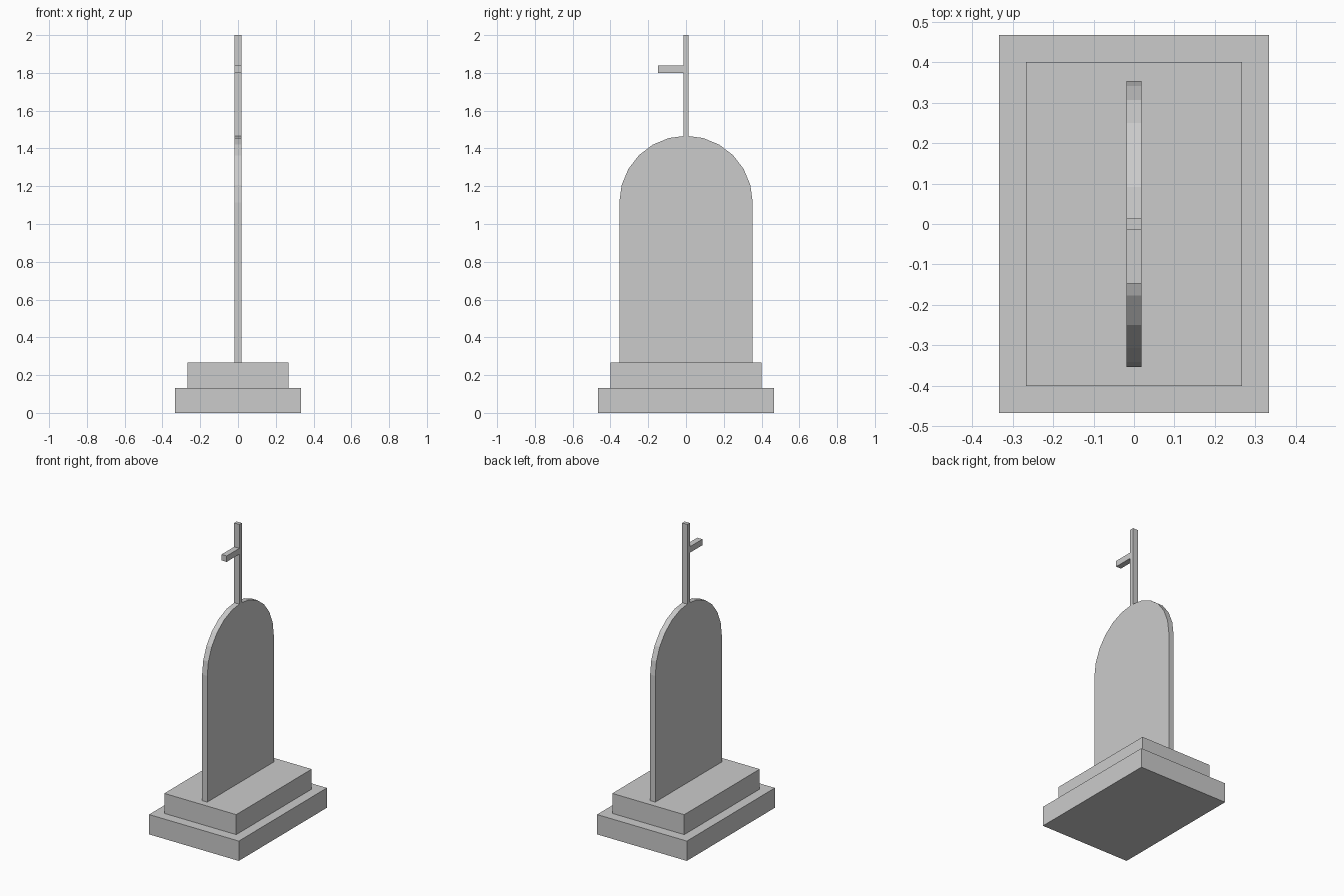
import bpy, bmesh
from math import sin, cos, pi

if "Cube" in bpy.data.objects:
    bpy.data.objects.remove(bpy.data.objects["Cube"])


def box(name, x, y, z):
    """Box from (min, max) ranges on each axis."""
    bm = bmesh.new()
    bmesh.ops.create_cube(bm, size=1)
    for v in bm.verts:
        v.co = [r[0] if c < 0 else r[1] for c, r in zip(v.co, (x, y, z))]
    finish(name, bm)


def finish(name, bm):
    bmesh.ops.recalc_face_normals(bm, faces=bm.faces)
    mesh = bpy.data.meshes.new(name)
    bm.to_mesh(mesh)
    bm.free()
    bpy.context.collection.objects.link(bpy.data.objects.new(name, mesh))


def arched_slab(name, half_thick, radius, z_bottom, z_top, segments):
    """Slab with a half-round top, extruded along x."""
    z_spring = z_top - radius
    outline = [(-radius, z_bottom), (radius, z_bottom)]
    for i in range(segments + 1):
        a = pi * i / segments
        outline.append((radius * cos(a), z_spring + radius * sin(a)))
    bm = bmesh.new()
    face = bm.faces.new([bm.verts.new((-half_thick, y, z)) for y, z in outline])
    ext = bmesh.ops.extrude_face_region(bm, geom=[face], use_keep_orig=True)
    moved = [g for g in ext["geom"] if isinstance(g, bmesh.types.BMVert)]
    bmesh.ops.translate(bm, verts=moved, vec=(2 * half_thick, 0, 0))
    finish(name, bm)


T = 0.019  # half thickness shared by slab and cross

# Stepped plinth
box("lower_step", (-0.333, 0.333), (-0.467, 0.467), (0, 0.133))
box("upper_step", (-0.267, 0.267), (-0.4, 0.4), (0.133, 0.267))

# Headstone
arched_slab("headstone", T, 0.353, 0.267, 1.467, 12)

# Broken cross with a single remaining arm
box("cross_post", (-T, T), (-0.0133, 0.0133), (1.464, 2.0))
box("cross_arm", (-T, T), (-0.147, -0.0133), (1.80, 1.84))
